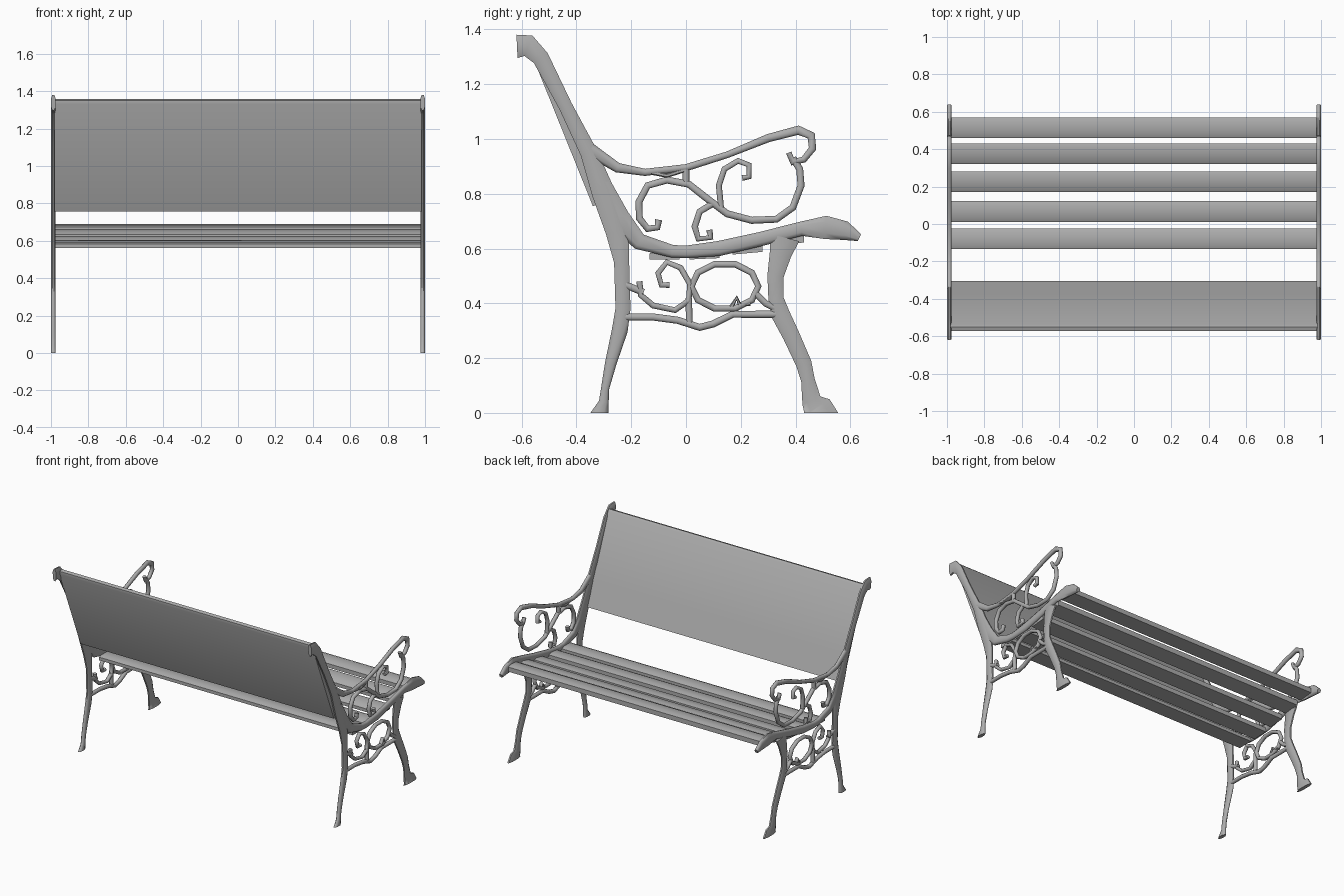
import bpy, bmesh
from math import cos, sin, tau, radians
from mathutils import Vector

old = bpy.data.objects.get("Cube")
if old:
    bpy.data.objects.remove(old, do_unlink=True)

grey = bpy.data.materials.new("plain grey")
grey.use_nodes = True
grey.diffuse_color = (0.42, 0.42, 0.42, 1)
grey.node_tree.nodes["Principled BSDF"].inputs["Base Color"].default_value = (0.42, 0.42, 0.42, 1)

FRAME_X = 0.9875   # centre plane of each cast end frame
HALF = 0.0125      # half thickness of the frame
SLAT_X = 0.98      # half length of the slats


def finish(bm, name, angle):
    bmesh.ops.recalc_face_normals(bm, faces=bm.faces)
    mesh = bpy.data.meshes.new(name)
    bm.to_mesh(mesh)
    bm.free()
    mesh.materials.append(grey)
    ob = bpy.data.objects.new(name, mesh)
    bpy.context.collection.objects.link(ob)
    bpy.ops.object.select_all(action='DESELECT')
    ob.select_set(True)
    bpy.context.view_layer.objects.active = ob
    bpy.ops.object.shade_smooth_by_angle(angle=radians(angle))
    return ob


# rounded cast bar section: (across the bar, through the thickness)
SECTION = [(1, 0.4), (0.5, 1), (-0.5, 1), (-1, 0.4),
           (-1, -0.4), (-0.5, -1), (0.5, -1), (1, -0.4)]


def bar(name, path, width=None, closed=False, flat_end=False):
    """Sweep the section along (y, z[, width]) points, on both ends of the bench."""
    pts = [Vector(p[:2]) for p in path]
    n = len(pts)
    for side, x in (("left", FRAME_X), ("right", -FRAME_X)):
        bm = bmesh.new()
        rings = []
        for i, p in enumerate(pts):
            a = pts[i - 1] if i or closed else p
            b = pts[(i + 1) % n] if i < n - 1 or closed else p
            d = (p - a).normalized() + (b - p).normalized()
            if flat_end and i == n - 1:
                d = Vector((0, -1))
            d.normalize()
            w = (path[i][2] if width is None else width) / 2
            rings.append([bm.verts.new((x + t * HALF,
                                        p.x - d.y * u * w,
                                        max(0, p.y + d.x * u * w)))
                          for u, t in SECTION])
        k = len(SECTION)
        for i in range(n if closed else n - 1):
            r, s = rings[i], rings[(i + 1) % n]
            for j in range(k):
                bm.faces.new((r[j], r[(j + 1) % k], s[(j + 1) % k], s[j]))
        if not closed:
            bm.faces.new(rings[0])
            bm.faces.new(rings[-1])
        finish(bm, f"{side}_{name}", 60)


def plank(name, profile, angle=50):
    """Extrude a (y, z) profile along the bench."""
    bm = bmesh.new()
    face = bm.faces.new([bm.verts.new((-SLAT_X, y, z)) for y, z in profile])
    ext = bmesh.ops.extrude_face_region(bm, geom=[face])
    moved = [v for v in ext["geom"] if isinstance(v, bmesh.types.BMVert)]
    bmesh.ops.translate(bm, verts=moved, vec=(2 * SLAT_X, 0, 0))
    return finish(bm, name, angle)


# structural members of the end frames
bar("back_post", [
    (-.617, 1.338, .085), (-.575, 1.34, .08), (-.53, 1.295, .062), (-.44, 1.12, .05),
    (-.355, .95, .062), (-.30, .80, .085), (-.25, .66, .085), (-.235, .55, .055),
    (-.23, .38, .055), (-.242, .30, .058), (-.275, .18, .042), (-.295, .09, .03),
    (-.300, .04, .036), (-.316, 0, .066)], flat_end=True)
bar("front_leg", [
    (.36, .64, .11), (.345, .58, .08), (.327, .50, .06), (.328, .42, .055),
    (.345, .36, .068), (.385, .28, .062), (.43, .18, .058), (.445, .12, .05),
    (.458, .045, .072), (.478, .02, .11), (.488, 0, .135)], flat_end=True)
bar("seat_rail", [
    (-.30, .84, .05), (-.25, .71, .09), (-.17, .625, .06), (-.05, .59, .046),
    (.0, .588, .045), (.12, .60, .055), (.27, .634, .052), (.42, .672, .052),
    (.51, .677, .085), (.58, .665, .07), (.633, .64, .028)])
bar("armrest", [
    (-.35, .96, .05), (-.25, .895, .036), (-.15, .878, .026), (0, .895, .026),
    (.15, .942, .024), (.30, 1.003, .03), (.41, 1.032, .034), (.457, 1.012, .032),
    (.462, .965, .028), (.43, .925, .024), (.39, .915, .026), (.375, .95, .02)])

# scrollwork under the armrest
bar("arm_scroll", [
    (-.10, .705), (-.105, .677), (-.14, .672), (-.17, .71), (-.172, .77), (-.14, .83),
    (-.07, .85), (.01, .835), (.08, .78), (.15, .727), (.24, .703), (.33, .707),
    (.39, .75), (.42, .83), (.415, .89), (.39, .93)], width=.026)
bar("upper_curl", [
    (.205, .858), (.23, .862), (.23, .905), (.19, .92), (.14, .89), (.12, .83),
    (.128, .745)], width=.022)
bar("lower_curl", [
    (.085, .668), (.09, .64), (.045, .635), (.032, .68), (.05, .735), (.10, .765)], width=.024)
bar("arm_link", [(0, .89), (0, .835)], width=.024)
bar("arm_web", [(-.13, .878), (-.07, .866), (0, .888)], width=.016)

# scrollwork under the seat
bar("lower_rail", [
    (-.24, .35), (-.12, .35), (-.03, .338), (.05, .312), (.10, .325), (.17, .36),
    (.33, .36)], width=.026)
bar("oval_ring", [(.142 + .122 * cos(i * tau / 10), .462 + .085 * sin(i * tau / 10))
                  for i in range(10)], width=.024, closed=True)
bar("side_scroll", [
    (-.06, .467), (-.09, .467), (-.102, .51), (-.07, .55), (-.02, .53), (.015, .47),
    (.01, .41), (-.04, .375), (-.12, .392), (-.165, .43), (-.17, .48)], width=.022)
bar("scroll_link", [(-.24, .475), (-.155, .44)], width=.026)
bar("ring_curl", [(.165, .385), (.185, .42), (.195, .395), (.235, .40)], width=.018)
bar("ring_foot", [(.01, .42), (.012, .33)], width=.024)
bar("ring_brace", [(.25, .44), (.29, .40), (.33, .38)], width=.024)

# seat slats: centre, bottom height, top height, rise towards the front
slats = [(-.078, .56, .592, 0), (.067, .56, .60, .005), (.225, .578, .62, .01),
         (.375, .61, .655, .012), (.515, .645, .687, .004)]
for i, (y, low, high, rise) in enumerate(slats):
    h = .055
    plank(f"seat_slat_{i + 1}", [
        (y - h, low), (y + h, low + rise), (y + h, high - .01 + rise),
        (y + h * .55, high + rise * .6), (y - h * .55, high - rise * .6),
        (y - h, high - .01 - rise)])

# one-piece backrest panel
plank("backrest", [
    (-.34, .755), (-.305, .765), (-.37, .925), (-.538, 1.345), (-.55, 1.357),
    (-.572, 1.35), (-.572, 1.33)])
